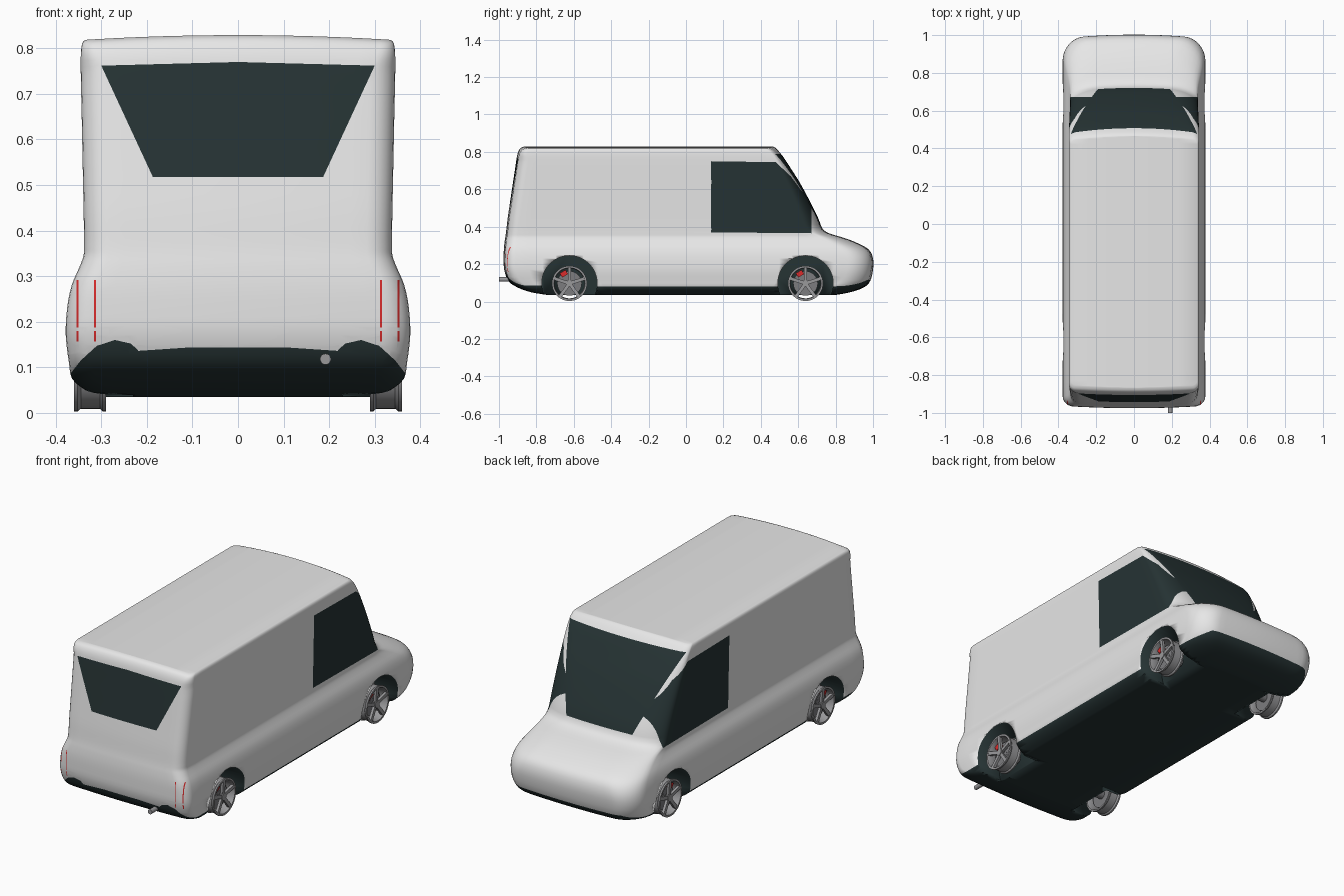
import bpy, bmesh, math
from mathutils import Vector, Matrix

cube = bpy.data.objects.get("Cube")
if cube:
    bpy.data.objects.remove(cube, do_unlink=True)


def material(name, r, g, b):
    m = bpy.data.materials.new(name)
    m.use_nodes = True
    m.diffuse_color = (r, g, b, 1)
    m.node_tree.nodes["Principled BSDF"].inputs["Base Color"].default_value = (r, g, b, 1)
    return m


WHITE = material("white_paint", .8, .8, .8)
DARK = material("dark_glass_and_trim", .019, .033, .034)
RED = material("red", .7, .025, .025)
GREY = material("wheel_grey", .32, .32, .33)
STEEL = material("brake_steel", .2, .2, .21)


def make_object(name, bm, mats, angle=35):
    bmesh.ops.recalc_face_normals(bm, faces=bm.faces[:])
    me = bpy.data.meshes.new(name)
    bm.to_mesh(me)
    bm.free()
    for m in mats:
        me.materials.append(m)
    ob = bpy.data.objects.new(name, me)
    bpy.context.collection.objects.link(ob)
    bpy.ops.object.select_all(action='DESELECT')
    ob.select_set(True)
    bpy.context.view_layer.objects.active = ob
    bpy.ops.object.shade_smooth_by_angle(angle=math.radians(angle))
    return ob


# Body: horizontal slices (height, half width, nose y, tail y, corner x, corner y)
SLICES = [
    (.035, .30, .80, -.74, .12, .15), (.05, .335, .88, -.83, .12, .15),
    (.075, .364, .95, -.90, .12, .15), (.11, .371, .985, -.95, .11, .14),
    (.17, .378, 1, -.972, .11, .13), (.23, .375, 1, -.975, .12, .13),
    (.28, .365, .975, -.974, .14, .14), (.32, .348, .90, -.97, .15, .13),
    (.345, .339, .83, -.966, .15, .11), (.365, .338, .765, -.963, .15, .09),
    (.39, .338, .73, -.96, .15, .08), (.45, .339, .705, -.953, .14, .08),
    (.55, .341, .655, -.938, .12, .07), (.65, .343, .60, -.923, .09, .06),
    (.74, .345, .54, -.909, .06, .04), (.785, .345, .505, -.90, .04, .03),
    (.81, .342, .48, -.885, .03, .03), (.818, .335, .465, -.865, .03, .03)]


def smooth_rows(rows, steps=3):
    out = []
    for i in range(len(rows) - 1):
        a, b = rows[max(i - 1, 0)], rows[i]
        c, d = rows[i + 1], rows[min(i + 2, len(rows) - 1)]
        for s in range(steps):
            t = s / steps
            out.append([q + .5 * t * (r - p + t * (2*p - 5*q + 4*r - e + t * (3*(q - r) + e - p)))
                        for p, q, r, e in zip(a, b, c, d)])
    return out + [list(rows[-1])]


def half_outline(z, w, yf, yr, rx, ry):
    """Half of a slice, from the tail centre round to the nose centre."""
    k = min(.055, rx)
    pts = [((w - k) * i / 8, yr) for i in range(8)]
    for i in range(7):
        a = math.pi / 2 * i / 6
        pts.append((w - k + k * math.sin(a), yr + k - k * math.cos(a)))
    for i in range(1, 24):
        pts.append((w, yr + k + (yf - ry - yr - k) * i / 24))
    for i in range(9):
        a = math.pi / 2 * i / 8
        pts.append((w - rx + rx * math.cos(a), yf - ry + ry * math.sin(a)))
    pts += [((w - rx) * (1 - i / 8), yf) for i in range(1, 9)]
    out = []
    for x, y in pts:
        bow = (x / w) ** 2 * (.02 if y > 0 else -.012)
        fade = abs(y / (yf if y > 0 else yr)) ** 6
        out.append(Vector((x, y - bow * fade, z)))
    return out


bm = bmesh.new()
rings = []
for row in smooth_rows(SLICES):
    half = half_outline(*row)
    n = len(half)
    loop = half + [Vector((-p.x, p.y, p.z)) for p in half[-2:0:-1]]
    rings.append([bm.verts.new(p) for p in loop])
size = len(rings[0])
for lo, hi in zip(rings, rings[1:]):
    for i in range(size):
        j = (i + 1) % size
        bm.faces.new((lo[i], lo[j], hi[j], hi[i]))
for ring in (rings[0], rings[-1]):
    for i in range(n - 1):
        strip = [ring[i], ring[i + 1], ring[-i - 1], ring[-i]]
        bm.faces.new(list(dict.fromkeys(strip)))


def cut(faces, co, no):
    geom = set(faces)
    for f in faces:
        geom.update(f.edges)
        geom.update(f.verts)
    bmesh.ops.bisect_plane(bm, geom=list(geom), dist=1e-5, plane_co=co, plane_no=no)


# Crown of the roof
for i in range(-3, 4):
    cut([f for f in bm.faces if f.normal.z > .9 or f.calc_center_median().z > .81],
        (i * .08, 0, 0), (1, 0, 0))
for v in bm.verts:
    if v.co.z > .7:
        v.co.z += .011 * (1 - (v.co.x / .345) ** 2) * (v.co.z - .7) / .118


def paint(poly, axis, keep, mat):
    """Cut a convex outline, seen along an axis, into the body and colour it."""
    u, v = (1, 2) if axis == 'x' else (0, 2)
    cu, cv = (sum(p[k] for p in poly) / len(poly) for k in (0, 1))
    lines = []
    for (a, b), (c, d) in zip(poly, poly[1:] + poly[:1]):
        no, co = Vector(), Vector()
        no[u], no[v], co[u], co[v] = d - b, a - c, a, b
        if no[u] * (cu - a) + no[v] * (cv - b) < 0:
            no.negate()
        lines.append((co, no.normalized()))
    lo = [min(p[k] for p in poly) for k in (0, 1)]
    hi = [max(p[k] for p in poly) for k in (0, 1)]

    def near(f):
        if not keep(f.calc_center_median()):
            return False
        return all(min(q.co[c] for q in f.verts) <= hi[k] and
                   max(q.co[c] for q in f.verts) >= lo[k] for k, c in ((0, u), (1, v)))
    for co, no in lines:
        cut([f for f in bm.faces if near(f)], co, no)
    for f in bm.faces:
        c = f.calc_center_median()
        if keep(c) and all((c - co).dot(no) > 0 for co, no in lines):
            f.material_index = mat


def tail(c):
    return c.y < -.7


def nose(c):
    return c.y > .7


# Dark lower trim, higher at the tail and nose
paint([(-2, -1), (2, -1), (2, .08), (-2, .08)], 'x', lambda c: c.z < .3, 1)
paint([(-.22, 0), (.22, 0), (.22, .136), (.1, .144), (-.1, .144), (-.22, .136)], 'y', tail, 1)
paint([(-.4, 0), (.4, 0), (.39, .07), (.3, .115), (-.3, .115), (-.39, .07)], 'y', nose, 1)
# Windscreen and rear window
paint([(-.19, .41), (.19, .41), (.335, .79), (-.335, .79)], 'y', lambda c: c.y > .3, 1)
paint([(-.187, .518), (.187, .518), (.3, .762), (0, .77), (-.3, .762)], 'y', tail, 1)
for s in (1, -1):
    # Side window, bumper corner and thin tail lamp lines
    paint([(.135, .37), (.672, .365), (.672, .5), (.63, .575), (.56, .67), (.48, .745), (.135, .75)],
          'x', lambda c: c.x * s > .2, 1)
    corner = [(.21, 0), (.22, .138), (.235, .152), (.27, .16), (.31, .147), (.345, .115), (.38, .07), (.38, 0)]
    paint([(x * s, z) for x, z in corner], 'y', tail, 1)
    for x in (.312, .35):
        for z0, z1 in ((.157, .18), (.187, .292)):
            paint([(x * s, z0), ((x + .004) * s, z0), ((x + .004) * s, z1), (x * s, z1)], 'y', tail, 2)

body = make_object("van_body", bm, [WHITE, DARK, RED], 40)

# Wheel arches cut out of the body
AXLES = {"rear": -.623, "front": .639}
SIDES = {"left": 1, "right": -1}
HEIGHT = .097
turn = Matrix.Rotation(math.pi / 2, 4, 'Y')
bm = bmesh.new()
for y in AXLES.values():
    for s in SIDES.values():
        bmesh.ops.create_cone(bm, cap_ends=True, segments=48, radius1=.148, radius2=.148, depth=.24,
                              matrix=Matrix.Translation((s * .35, y, HEIGHT)) @ turn)
for f in bm.faces:
    f.material_index = 1
cutter = make_object("arch_cutter", bm, [WHITE, DARK, RED])
cutter.hide_render = True
mod = body.modifiers.new("wheel_arches", 'BOOLEAN')
mod.operation, mod.solver, mod.object = 'DIFFERENCE', 'EXACT', cutter
bpy.context.view_layer.objects.active = body
bpy.ops.object.modifier_apply(modifier=mod.name)
bpy.data.objects.remove(cutter, do_unlink=True)


def cylinder(bm, x, r, depth, segments=32):
    bmesh.ops.create_cone(bm, cap_ends=True, segments=segments, radius1=r, radius2=r, depth=depth,
                          matrix=Matrix.Translation((x, 0, 0)) @ turn)


def box(bm, matrix, dims):
    return bmesh.ops.create_cube(bm, size=1, matrix=matrix @ Matrix.Diagonal((*dims, 1)))["verts"]


def rim(bm):
    # Barrel turned from a profile, five tapered spokes and a hub
    profile = [(.29, .094), (.297, .094), (.303, .088), (.345, .088), (.352, .094), (.36, .094),
               (.36, .084), (.345, .08), (.3, .08), (.29, .086)]
    vs = [bm.verts.new((x, 0, r)) for x, r in profile]
    es = [bm.edges.new((vs[i - 1], vs[i])) for i in range(len(vs))]
    bmesh.ops.spin(bm, geom=vs + es, cent=(0, 0, 0), axis=(1, 0, 0), angle=math.tau,
                   steps=40, use_duplicate=False)
    bmesh.ops.remove_doubles(bm, verts=bm.verts[:], dist=1e-5)
    for i in range(5):
        m = Matrix.Rotation(math.tau * i / 5, 4, 'X')
        for v in box(bm, m @ Matrix.Translation((.346, 0, .046)), (.014, .018, .078)):
            if v.co.yz.length > .05:
                v.co.x += .006
    cylinder(bm, .347, .018, .02, 20)


def disc(bm):
    cylinder(bm, .318, .066, .012)
    cylinder(bm, .28, .022, .09, 16)


def caliper(bm):
    place = Matrix.Rotation(math.radians(30), 4, 'X') @ Matrix.Translation((.327, 0, .06))
    box(bm, place, (.026, .036, .026))


for axle, y in AXLES.items():
    for side, s in SIDES.items():
        for part, build, mat in (("rim", rim, GREY), ("brake_disc", disc, STEEL), ("caliper", caliper, RED)):
            bm = bmesh.new()
            build(bm)
            bm.transform(Matrix.Translation((0, y, HEIGHT)) @ Matrix.Diagonal((s, 1, 1, 1)))
            make_object(f"{axle}_{side}_{part}", bm, [mat])

# Exhaust pipe
bm = bmesh.new()
bmesh.ops.create_cone(bm, cap_ends=True, segments=20, radius1=.012, radius2=.012, depth=.1,
                      matrix=Matrix.Translation((.192, -.95, .118)) @ Matrix.Rotation(math.pi / 2, 4, 'X'))
make_object("exhaust_pipe", bm, [GREY])
